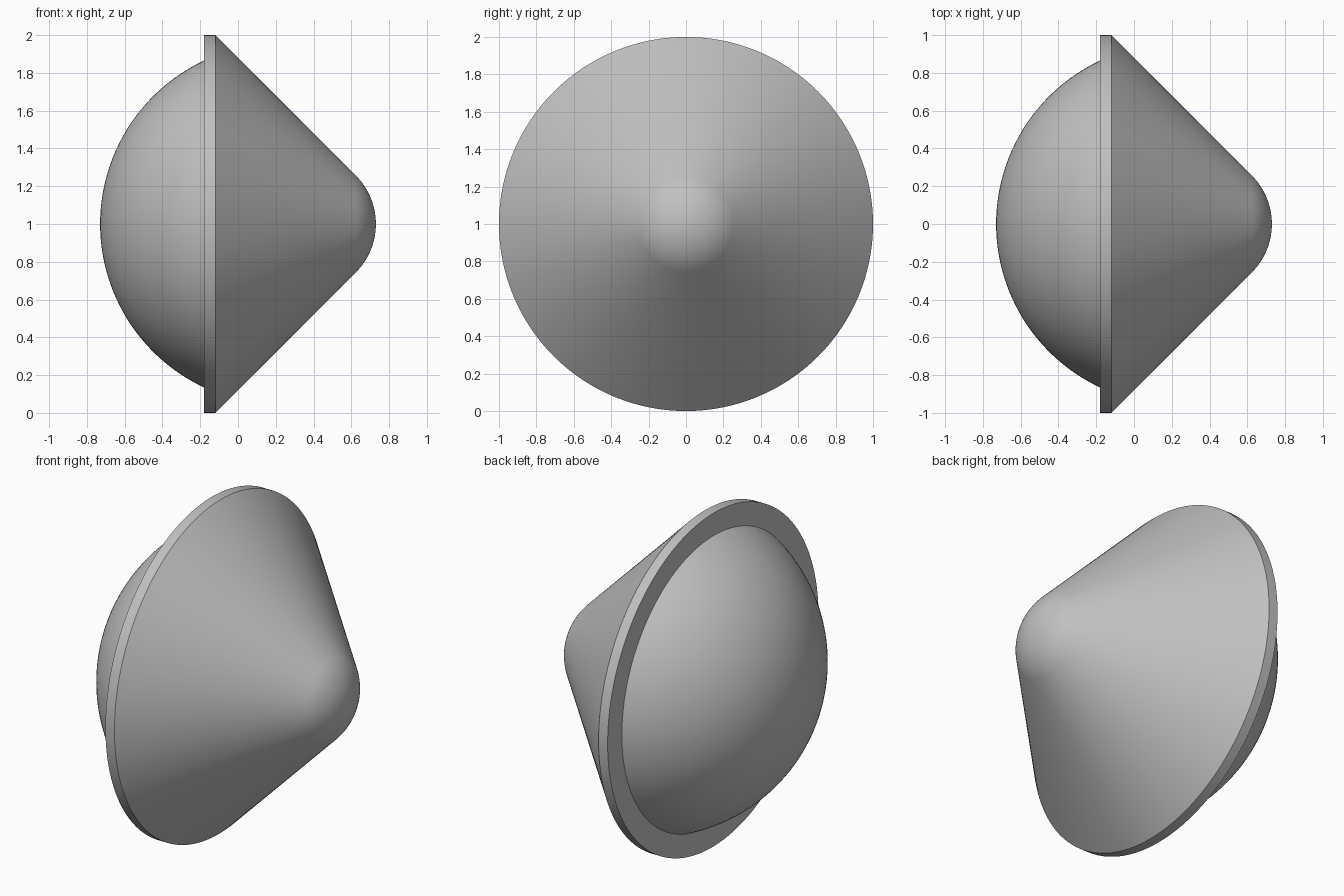
import bpy, bmesh
from math import sin, cos, tau, pi, radians, asin

SEGMENTS = 128
AXIS_HEIGHT = 1.0

cube = bpy.data.objects.get("Cube")
if cube:
    bpy.data.objects.remove(cube, do_unlink=True)

grey = bpy.data.materials.new("plain grey")
grey.use_nodes = True
colour = (0.53, 0.53, 0.53, 1)
grey.diffuse_color = colour
grey.node_tree.nodes["Principled BSDF"].inputs["Base Color"].default_value = colour


def arc(centre, radius, start, end, steps):
    """Points (x, r) on an arc centred on the axis; angle 0 points to +x."""
    angles = [start + (end - start) * i / steps for i in range(steps + 1)]
    return [(centre + radius * cos(a), radius * sin(a)) for a in angles]


def lathe(name, profile):
    """Revolve an (x, r) profile, ordered from -x to +x, around the x axis."""
    bm = bmesh.new()
    rings = [[bm.verts.new((x, r * cos(tau * j / SEGMENTS),
                            r * sin(tau * j / SEGMENTS)))
              for j in range(SEGMENTS)] for x, r in profile]
    for low, high in zip(rings, rings[1:]):
        for j in range(SEGMENTS):
            k = (j + 1) % SEGMENTS
            bm.faces.new((low[j], low[k], high[k], high[j]))
    bmesh.ops.remove_doubles(bm, verts=bm.verts, dist=1e-5)
    mesh = bpy.data.meshes.new(name)
    bm.to_mesh(mesh)
    bm.free()
    mesh.materials.append(grey)
    obj = bpy.data.objects.new(name, mesh)
    obj.location.z = AXIS_HEIGHT
    bpy.context.collection.objects.link(obj)
    bpy.ops.object.select_all(action='DESELECT')
    obj.select_set(True)
    bpy.context.view_layer.objects.active = obj
    bpy.ops.object.shade_smooth_by_angle(angle=radians(30))
    return obj


back, front, tip = -0.18, -0.12, 0.73
dome_edge = 0.865

# Shallow spherical dome behind the rim
depth = back + tip
dome_radius = (dome_edge ** 2 + depth ** 2) / (2 * depth)
half_angle = asin(dome_edge / dome_radius)
lathe("dome", arc(dome_radius - tip, dome_radius, pi, pi - half_angle, 32))

# Flat flange with a thin cylindrical edge
lathe("rim", [(back, dome_edge), (back, 1), (front, 1)])

# 45 degree cone running tangent into a rounded nose
nose_radius = (front + 1 - tip) / (2 ** 0.5 - 1)
lathe("cone", [(front, 1)] + arc(tip - nose_radius, nose_radius, pi / 4, 0, 16))
